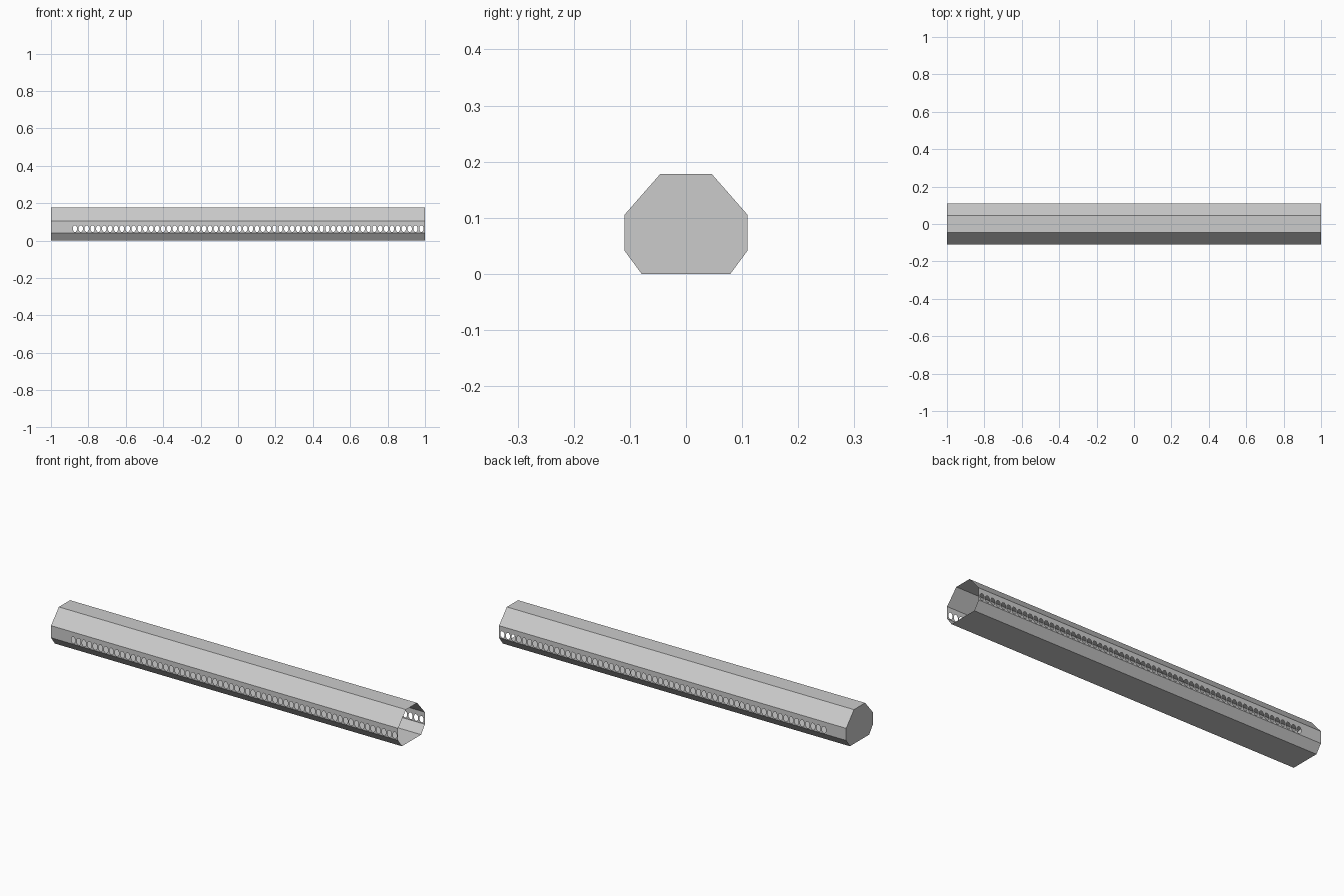
import bpy, bmesh, math

if "Cube" in bpy.data.objects:
    bpy.data.objects.remove(bpy.data.objects["Cube"])

Z0, Z1, Y = 0.042, 0.105, 0.11          # window wall band
FIRST, STEP, COUNT = -0.872, 0.0314, 60  # window row
RX, RZ, ZC = 0.0115, 0.0165, 0.064

bm = bmesh.new()


def face(pts):
    bm.faces.new([bm.verts.new(p) for p in pts])


def panel(a, b):
    """Full-length strip between two (y, z) section points."""
    face([(-1, *a), (-1, *b), (1, *b), (1, *a)])


def wall_piece(s, pts):
    pts = [(x, s * Y, z) for x, z in pts]
    face(pts if s < 0 else pts[::-1])


# Closed octagonal end
half = [(0.079, 0), (Y, Z0), (Y, Z1), (0.046, 0.178)]
section = half + [(-y, z) for y, z in reversed(half)]
face([(-1, y, z) for y, z in reversed(section)])

# Plain hull panels
for i, a in enumerate(section):
    if i not in (1, 5):
        panel(section[(i + 1) % 8], a)

# Window walls: each cell is a frame around an eight-sided opening
for s in (-1, 1):
    start = FIRST - STEP / 2
    end = start + COUNT * STEP
    wall_piece(s, [(-1, Z0), (start, Z0), (start, Z1), (-1, Z1)])
    wall_piece(s, [(end, Z0), (1, Z0), (1, Z1), (end, Z1)])
    for n in range(COUNT):
        cx = FIRST + n * STEP
        k = 1 / math.cos(math.pi / 8)
        hole = [(cx + RX * k * math.cos(math.radians(22.5 + 45 * j)),
                 ZC + RZ * k * math.sin(math.radians(22.5 + 45 * j))) for j in range(8)]
        l, r = cx - STEP / 2, cx + STEP / 2
        corners = [(r, Z1), (l, Z1), (l, Z0), (r, Z0)]
        for q in range(4):
            c, d = corners[q], corners[(q + 1) % 4]
            h0, h1, h2 = hole[2 * q], hole[2 * q + 1], hole[(2 * q + 2) % 8]
            wall_piece(s, [c, h1, h0])
            wall_piece(s, [c, d, h2, h1])

bmesh.ops.remove_doubles(bm, verts=bm.verts, dist=1e-5)
bmesh.ops.recalc_face_normals(bm, faces=bm.faces)
mesh = bpy.data.meshes.new("fuselage_section")
bm.to_mesh(mesh)
bm.free()
obj = bpy.data.objects.new("fuselage_section", mesh)
bpy.context.collection.objects.link(obj)
